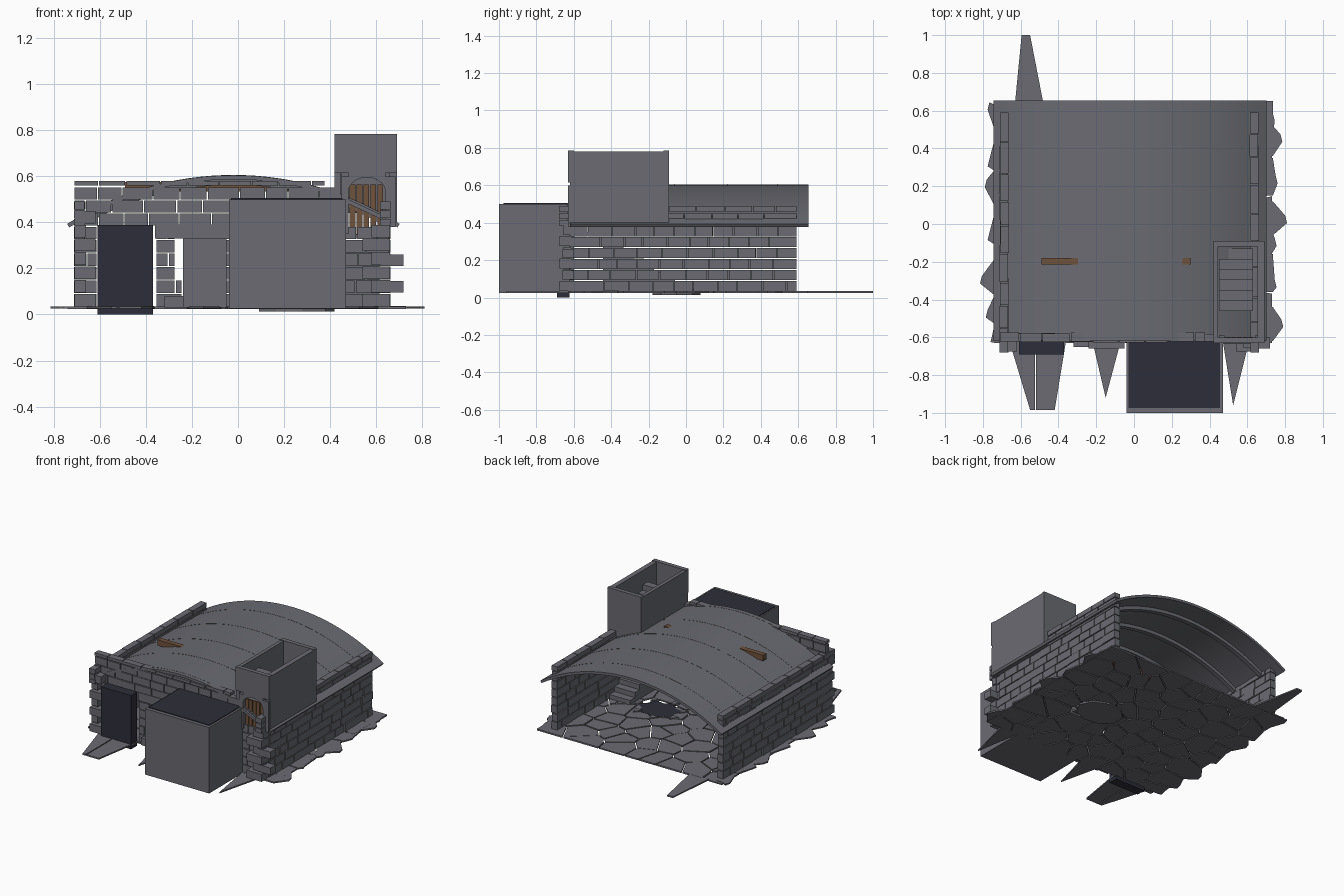
import bpy, bmesh, math, random
from mathutils import Vector

if "Cube" in bpy.data.objects:
    bpy.data.objects.remove(bpy.data.objects["Cube"])
random.seed(7)


def material(name, rgb):
    m = bpy.data.materials.new(name)
    m.diffuse_color = (*rgb, 1)
    m.use_nodes = True
    m.node_tree.nodes["Principled BSDF"].inputs["Base Color"].default_value = m.diffuse_color
    return m


STONE = material("grey_stone", (0.145, 0.147, 0.168))
DARK = material("dark_slate", (0.027, 0.027, 0.042))
WOOD = material("brown_wood", (0.16, 0.085, 0.045))


def finish(name, bm, mat):
    bmesh.ops.recalc_face_normals(bm, faces=bm.faces)
    me = bpy.data.meshes.new(name)
    bm.to_mesh(me)
    bm.free()
    me.materials.append(mat)
    ob = bpy.data.objects.new(name, me)
    bpy.context.collection.objects.link(ob)
    return ob


def add_box(bm, x0, x1, y0, y1, z0, z1):
    vs = bmesh.ops.create_cube(bm, size=1)["verts"]
    for v in vs:
        v.co = Vector(((x0 + x1) / 2 + v.co.x * (x1 - x0),
                       (y0 + y1) / 2 + v.co.y * (y1 - y0),
                       (z0 + z1) / 2 + v.co.z * (z1 - z0)))


def boxes(name, mat, *dims):
    bm = bmesh.new()
    for d in dims:
        add_box(bm, *d)
    return finish(name, bm, mat)


def add_prism(bm, pts, z0, z1):
    f = bm.faces.new([bm.verts.new((x, y, z0)) for x, y in pts])
    ext = bmesh.ops.extrude_face_region(bm, geom=[f], use_keep_orig=True)["geom"]
    for v in ext:
        if isinstance(v, bmesh.types.BMVert):
            v.co.z = z1


def brick_run(bm, axis, a0, a1, b0, b1, z0, z1, odd, length=0.12, gap=0.005):
    """One course of bricks along an axis, b0..b1 is the wall thickness."""
    a = a0
    first = True
    while a < a1 - 0.01:
        step = length * random.uniform(0.8, 1.2)
        if first and odd:
            step *= 0.5
        first = False
        e = min(a + step, a1)
        if a1 - e < 0.03:
            e = a1
        j = random.uniform(-0.003, 0.003)
        if axis == 'x':
            add_box(bm, a, e - gap, b0 + j, b1 + j, z0, z1 - gap)
        else:
            add_box(bm, b0 + j, b1 + j, a, e - gap, z0, z1 - gap)
        a = e


# Cracked paving: clipped cells around jittered points
def clip(poly, p, n):
    out = []
    for i, a in enumerate(poly):
        b = poly[(i + 1) % len(poly)]
        da, db = (a - p).dot(n), (b - p).dot(n)
        if da <= 0:
            out.append(a)
        if da * db < 0:
            out.append(a + (b - a) * (da / (da - db)))
    return out


bm = bmesh.new()
NX, NY = 9, 8
seeds = [Vector((-0.72 + 1.44 * (i + 0.5 + random.uniform(-.42, .42)) / NX,
                 -0.64 + 1.28 * (j + 0.5 + random.uniform(-.42, .42)) / NY))
         for i in range(NX) for j in range(NY)]
for s in seeds:
    if (s - Vector((0.25, -0.05))).length < 0.08:
        continue
    poly = [Vector(c) for c in ((-.74, -.63), (.73, -.63), (.73, .65), (-.74, .65))]
    for t in seeds:
        if t is not s:
            n = (t - s).normalized()
            poly = clip(poly, (s + t) / 2 - n * 0.004, n)
    if len(poly) > 2:
        add_prism(bm, poly, 0.024, 0.034 + random.uniform(-.002, .002))
finish("paving_stones", bm, STONE)

# Broken paving edges: (centre y, half width, reach, tip shift)
bm = bmesh.new()
teeth = {1: [(.56, .09, .745, .0), (.44, .08, .785, .01), (.25, .10, .76, -.02), (.03, .09, .81, -.01),
             (-.10, .05, .755, .0), (-.26, .10, .755, -.06), (-.53, .09, .79, .0)],
         -1: [(.56, .07, .775, .06), (.37, .09, .775, -.05), (.19, .10, .79, .02), (-.02, .09, .775, -.05),
              (-.28, .10, .815, -.02), (-.45, .08, .785, -.03), (-.57, .06, .76, -.04)]}
for side, rows in teeth.items():
    for y, h, reach, sh in rows:
        add_prism(bm, [(side * .68, y - h), (side * .735, y - h), (side * reach, y + sh - .015),
                       (side * (reach - .01), y + sh + .025), (side * .735, y + h), (side * .68, y + h)], .025, .035)
# Long splinters of paving at the front and back
for pts in ([(-.63, .64), (-.48, .64), (-.55, 1), (-.595, 1)],
            [(-.66, -.62), (-.525, -.62), (-.525, -.985), (-.55, -.985)],
            [(-.518, -.62), (-.36, -.62), (-.42, -.985), (-.518, -.985)],
            [(-.22, -.62), (-.07, -.62), (-.15, -.92)],
            [(.47, -.62), (.61, -.62), (.525, -.96)]):
    add_prism(bm, pts, .025, .035)
finish("paving_splinters", bm, STONE)

# Sunken pit in the floor with a stone plug under it
ring = [(.25 + .17 * math.cos(k * math.tau / 9), -.05 + .13 * math.sin(k * math.tau / 9)) for k in range(9)]
bm = bmesh.new()
add_prism(bm, ring, .013, .023)
finish("pit_base", bm, STONE)
bm = bmesh.new()
add_prism(bm, [(.25 + r * math.cos(k * math.tau / 14), -.05 + .8 * r * math.sin(k * math.tau / 14))
               for k, r in enumerate([.17, .12] * 7)], .0235, .037)
finish("pit_hole", bm, DARK)
bm = bmesh.new()
for k in range(7):
    x, y = .25 + .17 * math.cos(k * .9), -.05 + .13 * math.sin(k * .9)
    add_prism(bm, [(x - .03, y - .02), (x + .025, y - .025), (x + .01, y + .03)], .03, .043)
finish("pit_rubble", bm, STONE)

# Side walls with parapets rising through the roof
for name, x0, x1 in (("left_wall", -.71, -.665), ("right_wall", .615, .66)):
    bm = bmesh.new()
    for i in range(6):
        brick_run(bm, 'y', -.58, .595, x0, x1, .035 + i * .0585, .035 + (i + 1) * .0585, i % 2)
    for z0, z1, odd in ((.386, .42, 0), (.42, .457, 1), (.457, .495, 0)):
        brick_run(bm, 'y', -.68, .595, x0, x1, z0, z1, odd, 0.15)
    finish(name, bm, STONE)

# Front wall: openings are left out of the solid spans
bm = bmesh.new()
for i in range(6):
    z0 = .035 + i * .0585
    spans = [(-.71, -.61), (-.355, -.27), (-.05, .47)]
    if z0 < .12:
        spans.append((-.33, -.24))
    spans.append((.47, .66))
    for a, b in spans:
        brick_run(bm, 'x', a, b, -.62, -.58, z0, z0 + .0585, i % 2, .1)
for i in range(3):
    z0 = .386 + i * .057
    brick_run(bm, 'x', -.71, .45, -.62, -.58, z0, z0 + .057, i % 2)
brick_run(bm, 'x', -.71, .38, -.625, -.578, .56, .585, 0, .13)
finish("front_wall", bm, STONE)
boxes("entrance_buttress", STONE, (-.24, -.05, -.66, -.6, .03, .33), (-.32, -.24, -.65, -.6, .03, .08),
      (-.36, -.04, -.625, -.6, .33, .39))

# Corner stones
bm = bmesh.new()
for i in range(7):
    z = .035 + i * .06
    w = .05 if i % 2 else .09
    add_box(bm, -.71, -.71 + w, -.675 + .02 * (i % 2), -.615, z, z + .054)
    if i < 6:
        add_box(bm, .66 - w - .03, .66, -.675 + .02 * (i % 2), -.615, z, z + .054)
for z in (.095, .21):
    add_box(bm, .62, .72, -.66, -.6, z, z + .05)
finish("corner_stones", bm, STONE)

# Barrel roof and ribs
R, CX, TOP = 1.339, -.02, .605


def arc_strip(bm, r0, r1, half, y0, y1, n=28):
    rows = []
    for k in range(n + 1):
        a = -half + 2 * half * k / n
        rows.append([bm.verts.new((CX + r * math.sin(a), y, TOP - R + r * math.cos(a)))
                     for r, y in ((r1, y0), (r1, y1), (r0, y1), (r0, y0))])
    for p, q in zip(rows, rows[1:]):
        for i in range(4):
            bm.faces.new((p[i], p[(i + 1) % 4], q[(i + 1) % 4], q[i]))
    bm.faces.new(rows[0])
    bm.faces.new(rows[-1])


def smooth(ob):
    bpy.ops.object.select_all(action='DESELECT')
    bpy.context.view_layer.objects.active = ob
    ob.select_set(True)
    bpy.ops.object.shade_smooth_by_angle(angle=math.radians(30))


bm = bmesh.new()
arc_strip(bm, R - .018, R, .57, -.62, .655)
smooth(finish("barrel_roof", bm, STONE))
bm = bmesh.new()
for y in (-.59, -.33, -.06, .22, .49):
    arc_strip(bm, R - .042, R - .017, .535, y - .016, y + .016)
    arc_strip(bm, R - .01, R + .001, .50, y - .002, y + .002)
smooth(finish("roof_ribs", bm, STONE))

# Timber crossbeam poking through the roof
boxes("crossbeam", WOOD, (-.49, .30, -.215, -.18, .535, .576))

# Dark door slab and annex
boxes("door_slab", DARK, (-.61, -.37, -.69, -.622, 0, .388))
boxes("annex", STONE, (-.04, .47, -1, -.622, .025, .5))
boxes("annex_top", DARK, (-.03, .455, -.975, -.622, .498, .505))

# Stair tower: walls, doorway posts and arch
boxes("tower_walls", STONE, (.655, .69, -.62, -.09, .385, .78), (.42, .445, -.62, -.09, .42, .78),
      (.42, .69, -.12, -.09, .44, .785), (.42, .69, -.63, -.6, .615, .785),
      (.45, .48, -.63, -.59, .35, .6), (.64, .685, -.63, -.59, .38, .6))
bm = bmesh.new()
N = 10
inner = [(.56 + .08 * math.cos(math.pi * k / N), .535 + .06 * math.sin(math.pi * k / N)) for k in range(N + 1)]
for (xa, za), (xb, zb) in zip(inner, inner[1:]):
    vs = [bm.verts.new((x, y, z)) for y in (-.63, -.6) for x, z in ((xa, za), (xa, .62), (xb, .62), (xb, zb))]
    for f in ((0, 1, 2, 3), (7, 6, 5, 4), (0, 3, 7, 4), (1, 5, 6, 2)):
        bm.faces.new([vs[i] for i in f])
finish("doorway_arch", bm, STONE)

# Plank gate and its diagonal brace
boxes("gate_planks", WOOD, *[(.485 + i * .03, .51 + i * .03, -.61, -.598, .345, .565) for i in range(5)])
bm = bmesh.new()
add_prism(bm, [(.47, .485), (.63, .41), (.63, .43), (.47, .505)], .612, .635)
for v in bm.verts:
    v.co = (v.co.x, -v.co.z, v.co.y)
finish("gate_brace", bm, STONE)

# Stairs from the hall up to the landing, and the flight inside the tower
boxes("hall_stairs", STONE, *[(.45, .615, -.06 - i * .055, -.005 - i * .055, .03, .065 + i * .036) for i in range(8)],
      (.45, .655, -.59, -.44, .33, .35))
boxes("tower_stairs", STONE, *[(.45, .63, -.185 - i * .055, -.13 - i * .055, .44, .50 + i * .04) for i in range(6)])
